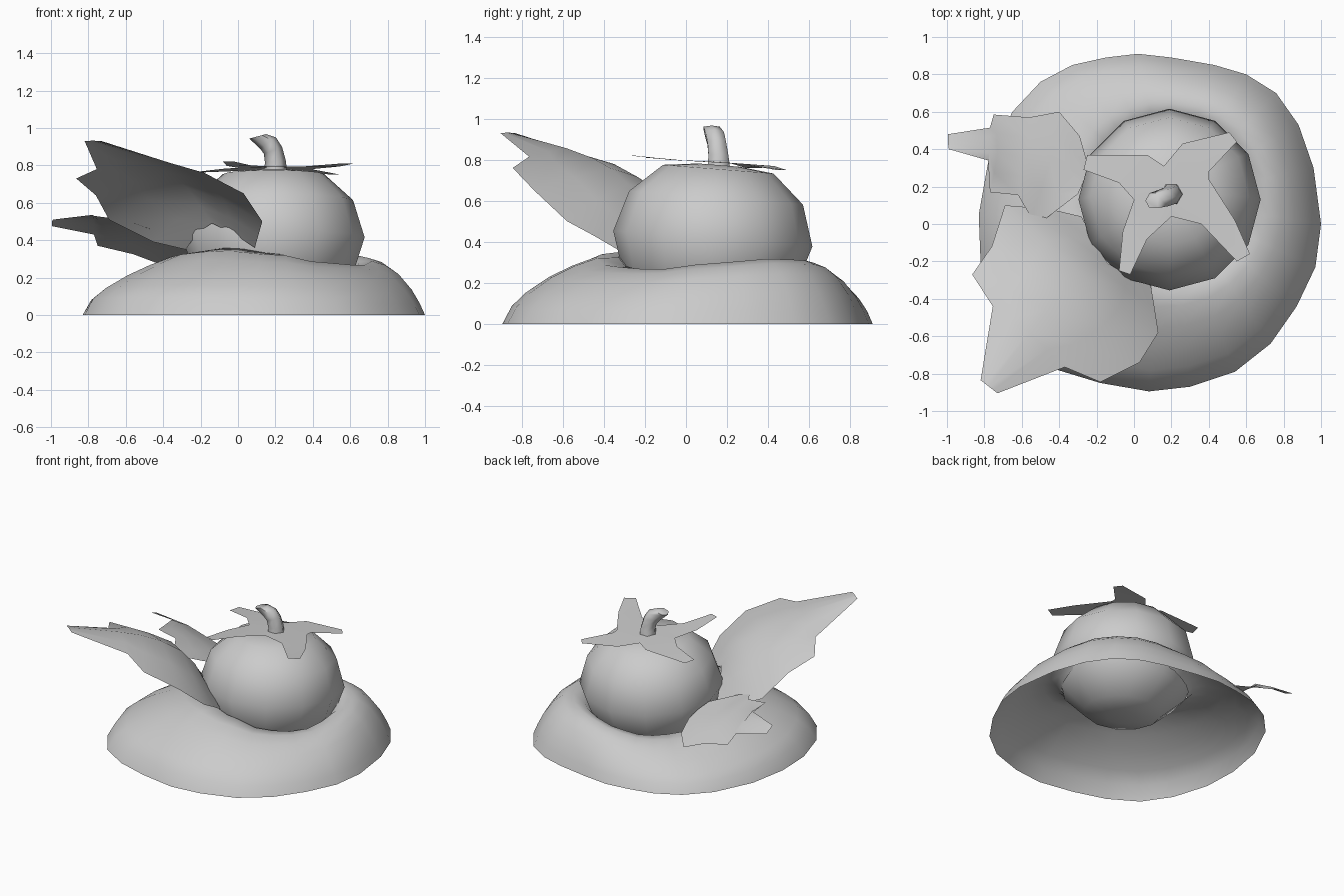
import bpy, bmesh, math
from mathutils import Vector, Matrix

if "Cube" in bpy.data.objects:
    bpy.data.objects.remove(bpy.data.objects["Cube"])

grey = bpy.data.materials.new("plain_grey")
grey.use_nodes = True
COLOUR = (0.6, 0.6, 0.6, 1)
grey.diffuse_color = COLOUR
grey.node_tree.nodes["Principled BSDF"].inputs["Base Color"].default_value = COLOUR

CENTRE = Vector((0.19, 0.13, 0))


def finish(name, bm, angle=70):
    bmesh.ops.recalc_face_normals(bm, faces=bm.faces)
    mesh = bpy.data.meshes.new(name)
    bm.to_mesh(mesh)
    bm.free()
    obj = bpy.data.objects.new(name, mesh)
    bpy.context.collection.objects.link(obj)
    mesh.materials.append(grey)
    bpy.ops.object.select_all(action='DESELECT')
    obj.select_set(True)
    bpy.context.view_layer.objects.active = obj
    bpy.ops.object.shade_smooth_by_angle(angle=math.radians(angle))
    return obj


def skin(bm, rows, closed=False, caps=False):
    """Join rows of points into a sheet or tube."""
    rows = [[bm.verts.new(p) for p in row] for row in rows]
    n = len(rows[0])
    for a, b in zip(rows, rows[1:]):
        for i in range(n if closed else n - 1):
            j = (i + 1) % n
            bm.faces.new((a[i], a[j], b[j], b[i]))
    if caps:
        bm.faces.new(rows[0])
        bm.faces.new(rows[-1])


# Mound: open-bottomed ring that swells up, then dips to the hole holding the fruit
rim = [(1, 0), (.96, .3), (.88, .53), (.76, .7), (.6, .8), (.43, .85), (.2, .89), (.02, .91),
       (-.15, .89), (-.33, .85), (-.5, .76), (-.65, .6), (-.78, .33), (-.83, .05), (-.82, -.21),
       (-.74, -.47), (-.61, -.66), (-.41, -.78), (-.18, -.85), (.08, -.895), (.3, -.87),
       (.54, -.79), (.73, -.64), (.87, -.44), (.97, -.23)]
crest = [.3, .32, .315, .285, .255, .26, .32, .365, .385, .355, .295, .275]


def crest_height(a):
    f = (a / math.tau * 12) % 12
    i = int(f)
    s = f - i
    s = s * s * (3 - 2 * s)
    return crest[i] * (1 - s) + crest[(i + 1) % 12] * s


rows = []
for t, dip in ((0, 0), (.08, 0), (.2, 0), (.4, 0), (.6, 0), (.8, 0), (1, .025), (1.12, .06)):
    row = []
    for p in rim:
        outer = Vector((*p, 0))
        d = (outer - CENTRE).normalized()
        a = math.atan2(d.y, d.x)
        # full shoulder on one side, steep foot and long slope on the other
        side = .5 + .5 * math.cos(a - .5)
        s = min(t, 1)
        swell = side * (1 - (1 - s) ** 2.8) + (1 - side) * s ** .55
        q = outer.lerp(CENTRE + d * .46, t) if t <= 1 else CENTRE + d * .425
        q.z = crest_height(a) * swell - dip
        row.append(q)
    rows.append(row)
bm = bmesh.new()
skin(bm, rows, closed=True)
finish("mound", bm)

# Fruit: twelve-sided squat ball, tipped slightly backwards
bm = bmesh.new()
profile = [(.1, -.385), (.26, -.35), (.42, -.2), (.487, .01), (.425, .21), (.27, .35), (.1, .37)]
skin(bm, [[(r * math.cos(k * math.tau / 12), r * math.sin(k * math.tau / 12), z)
           for k in range(12)] for r, z in profile], closed=True, caps=True)
fruit = finish("fruit", bm)
fruit.location = CENTRE + Vector((0, 0, .405))
fruit.rotation_euler.x = math.radians(-4.5)


# Leaves: each row gives left edge, midrib and right edge of an arched sheet
def leaf(name, ribs):
    rows = []
    for l, m, r in ribs:
        l, m, r = Vector(l), Vector(m), Vector(r)
        rows.append([l, l * .43 + m * .64 - r * .07, m, r * .45 + m * .6 - l * .05, r])
    bm = bmesh.new()
    skin(bm, rows)
    finish(name, bm)


leaf("large_leaf", [
    ((-.82, -.835, .93), (-.775, -.87, .932), (-.73, -.905, .93)),
    ((-.755, -.44, .78), (-.56, -.58, .855), (-.37, -.765, .815)),
    ((-.865, -.27, .73), (-.47, -.46, .81), (-.18, -.845, .76)),
    ((-.76, -.12, .64), (-.37, -.37, .76), (.03, -.74, .65)),
    ((-.69, .1, .51), (-.27, -.28, .68), (.13, -.58, .5)),
    ((-.45, .08, .39), (-.2, -.22, .58), (.11, -.45, .43)),
    ((-.28, .04, .35), (-.14, -.21, .49), (.09, -.33, .36))])
leaf("small_leaf", [
    ((-.995, .48, .475), (-.995, .44, .495), (-.99, .4, .51)),
    ((-.77, .515, .43), (-.77, .42, .485), (-.78, .34, .535)),
    ((-.75, .585, .37), (-.73, .38, .475), (-.77, .17, .53)),
    ((-.56, .57, .325), (-.58, .36, .435), (-.62, .155, .51)),
    ((-.4, .6, .265), (-.45, .33, .4), (-.55, .035, .49)),
    ((-.29, .47, .29), (-.35, .29, .385), (-.47, .03, .46)),
    ((-.25, .33, .33), (-.26, .25, .365), (-.3, .16, .41))])

# Calyx: four lobes, each a valley, shoulder, two tip corners and a shoulder
lobes = [((.4, .24), (.4, .28), (.55, .44), (.51, .49), (.26, .43), .75),
         ((.16, .31), (.07, .37), (-.25, .37), (-.27, .29), (-.08, .22), .76),
         ((0, .13), (-.06, -.04), (-.08, -.25), (-.02, -.27), (.07, -.08), .82),
         ((.2, .04), (.36, 0), (.55, -.2), (.62, -.16), (.54, .02), .81)]


def base_height(p):
    return .795 - .06 * p[1]


bm = bmesh.new()
hub = bm.verts.new((.19, .15, .79))
outline = []
for valley, s1, t1, t2, s2, z in lobes:
    outline += [bm.verts.new((*p, h)) for p, h in
                ((valley, base_height(valley)), (s1, base_height(s1)), (t1, z), (t2, z),
                 (s2, base_height(s2)))]
for k in range(4):
    v, s1, t1, t2, s2 = outline[5 * k:5 * k + 5]
    nxt = outline[(5 * k + 5) % 20]
    bm.faces.new((s1, t1, t2, s2))
    bm.faces.new((hub, v, s1))
    bm.faces.new((hub, s1, s2))
    bm.faces.new((hub, s2, nxt))
finish("calyx", bm)

# Stem: hexagonal tube bending sideways, with a slanted narrow end
bm = bmesh.new()
rows = []
for x, y, z, r, tilt in ((.2, .16, .77, .062, 0), (.2, .158, .82, .056, -6),
                         (.187, .15, .88, .052, -20), (.16, .14, .92, .052, -35),
                         (.105, .125, .955, .046, -15)):
    turn = Matrix.Rotation(math.radians(tilt), 3, 'Y')
    rows.append([Vector((x, y, z)) + turn @ Vector((r * math.cos(k * math.tau / 6),
                                                    r * math.sin(k * math.tau / 6), 0))
                 for k in range(6)])
skin(bm, rows, closed=True, caps=True)
finish("stem", bm)
